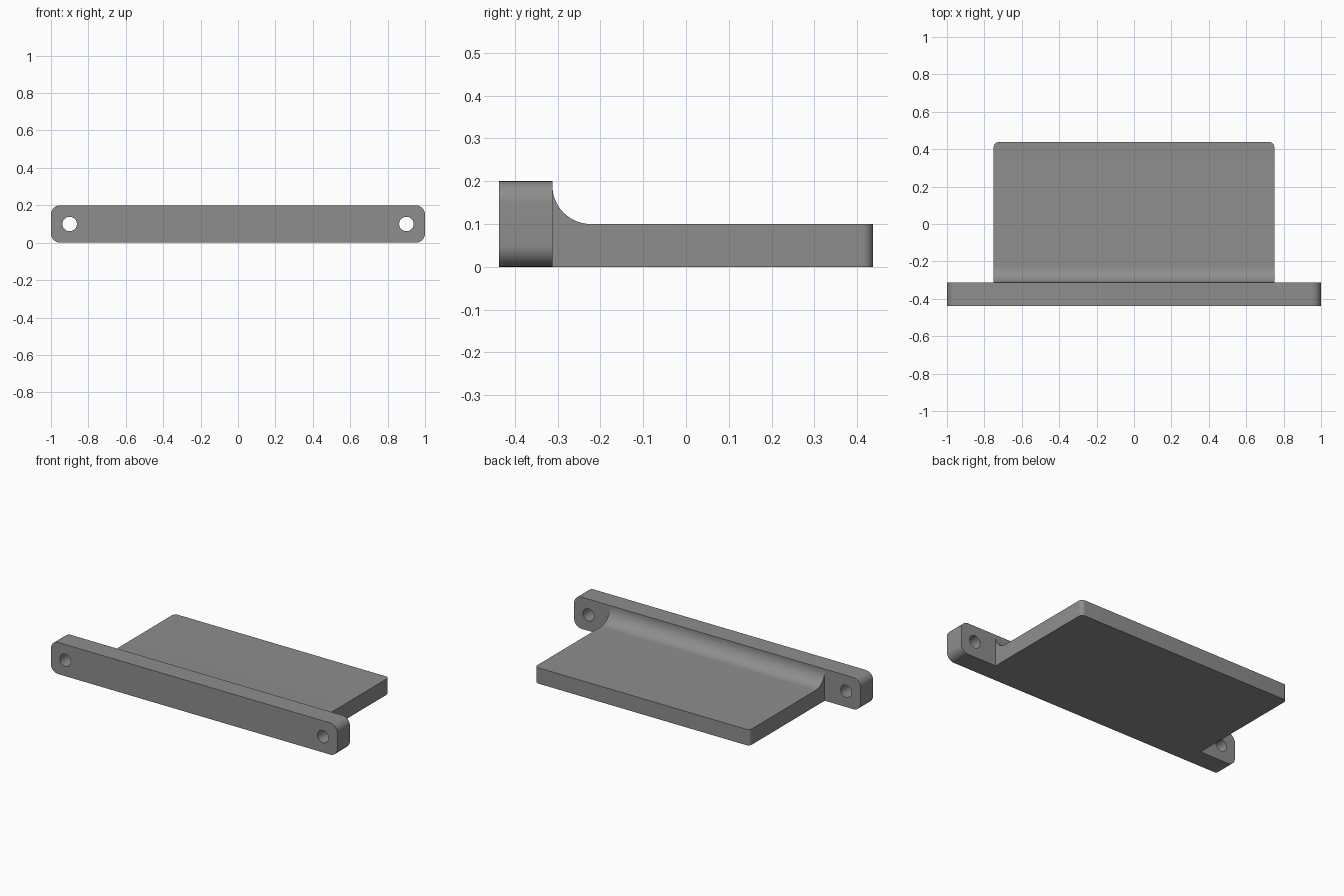
import bpy, bmesh, math
from mathutils import Vector

if "Cube" in bpy.data.objects:
    bpy.data.objects.remove(bpy.data.objects["Cube"])

grey = bpy.data.materials.new("mid grey")
grey.diffuse_color = (0.27, 0.27, 0.27, 1)
grey.use_nodes = True
grey.node_tree.nodes["Principled BSDF"].inputs["Base Color"].default_value = grey.diffuse_color

BACK, FRONT, JOIN = 0.4375, -0.4375, -0.3125   # y positions


def arc(cx, cy, r, a0, a1, n=12):
    """Points on a circular arc, angles in degrees."""
    return [(cx + r * math.cos(math.radians(a0 + (a1 - a0) * i / n)),
             cy + r * math.sin(math.radians(a0 + (a1 - a0) * i / n))) for i in range(n + 1)]


def prism(name, points, direction):
    """Extrude a closed 3D outline along a vector."""
    bm = bmesh.new()
    face = bm.faces.new([bm.verts.new(p) for p in points])
    ext = bmesh.ops.extrude_face_region(bm, geom=[face])
    verts = [g for g in ext["geom"] if isinstance(g, bmesh.types.BMVert)]
    bmesh.ops.translate(bm, verts=verts, vec=Vector(direction))
    bmesh.ops.recalc_face_normals(bm, faces=bm.faces)
    mesh = bpy.data.meshes.new(name)
    bm.to_mesh(mesh)
    bm.free()
    mesh.materials.append(grey)
    obj = bpy.data.objects.new(name, mesh)
    bpy.context.collection.objects.link(obj)
    return obj


def smooth(obj):
    bpy.ops.object.select_all(action='DESELECT')
    obj.select_set(True)
    bpy.context.view_layer.objects.active = obj
    bpy.ops.object.shade_smooth_by_angle(angle=math.radians(30))


# Mounting bar with rounded ends
r = 0.05
outline = (arc(1 - r, r, r, -90, 0) + arc(1 - r, 0.2 - r, r, 0, 90)
           + arc(-1 + r, 0.2 - r, r, 90, 180) + arc(-1 + r, r, r, 180, 270))
bar = prism("mounting_bar", [(x, FRONT, z) for x, z in outline], (0, JOIN - FRONT, 0))

# Screw holes through both ends
for side in (-1, 1):
    circle = arc(side * 0.9, 0.1, 0.0385, 0, 360, 40)[:-1]
    cutter = prism("hole_cutter", [(x, FRONT - 0.1, z) for x, z in circle], (0, 0.4, 0))
    mod = bar.modifiers.new("screw_hole", 'BOOLEAN')
    mod.operation, mod.solver, mod.object = 'DIFFERENCE', 'EXACT', cutter
    bpy.context.view_layer.objects.active = bar
    bpy.ops.object.modifier_apply(modifier=mod.name)
    bpy.data.objects.remove(cutter)
smooth(bar)

# Flat shelf with a concave fillet against the bar
f = 0.09
profile = ([(JOIN, 0), (BACK, 0), (BACK, 0.1)]
           + arc(JOIN + f, 0.1 + f, f, 270, 180, 20))
shelf = prism("shelf", [(-0.75, y, z) for y, z in profile], (1.5, 0, 0))

# Round the two upright back corners and open the hidden joining face
bm = bmesh.new()
bm.from_mesh(shelf.data)
hidden = [fc for fc in bm.faces if all(abs(v.co.y - JOIN) < 1e-4 for v in fc.verts)]
bmesh.ops.delete(bm, geom=hidden, context='FACES')
corners = [e for e in bm.edges if all(abs(v.co.y - BACK) < 1e-4 for v in e.verts)
           and abs(e.verts[0].co.x - e.verts[1].co.x) < 1e-4]
bmesh.ops.bevel(bm, geom=corners, offset=0.025, segments=8, profile=0.5, affect='EDGES')
bm.to_mesh(shelf.data)
bm.free()
smooth(shelf)
